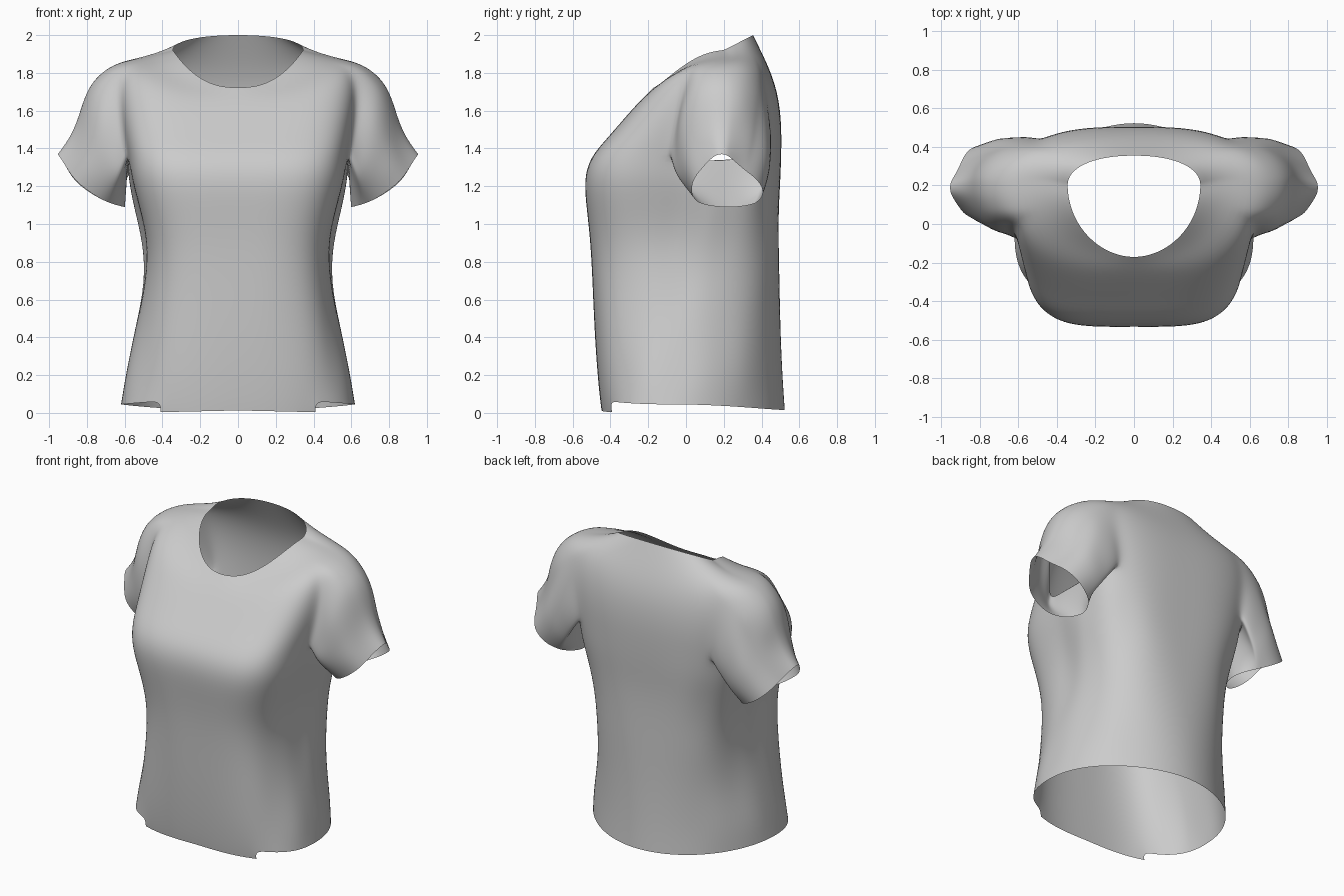
import bpy, bmesh, math
from mathutils import Vector, noise

if "Cube" in bpy.data.objects:
    bpy.data.objects.remove(bpy.data.objects["Cube"])

# Torso rings, hem to neck: half width, front y, back y, widest y,
# front roundness, back roundness, front z, side z, back z
RINGS = [
    (.62, -.455, .525, -.05, 2.7, 1.9, .070, .045, .015),
    (.59, -.470, .512, -.03, 2.8, 1.95, .22, .20, .19),
    (.54, -.485, .50, .00, 3.0, 2.15, .45, .45, .45),
    (.50, -.495, .495, .05, 3.2, 2.5, .70, .70, .70),
    (.49, -.505, .49, .08, 3.6, 2.8, .90, .90, .90),
    (.525, -.525, .49, .12, 4.2, 3.0, 1.08, 1.08, 1.08),
    (.565, -.540, .50, .15, 4.6, 3.1, 1.23, 1.24, 1.24),
    (.58, -.510, .505, .17, 4.6, 3.1, 1.35, 1.36, 1.39),
    (.61, -.420, .505, .18, 3.8, 3.1, 1.45, 1.50, 1.53),
    (.64, -.325, .490, .19, 3.0, 3.0, 1.56, 1.69, 1.67),
    (.63, -.250, .455, .21, 2.5, 2.7, 1.645, 1.86, 1.79),
    (.48, -.205, .400, .23, 2.1, 2.2, 1.69, 1.885, 1.91),
    (.345, -.172, .355, .20, 1.95, 2.2, 1.722, 1.92, 2.0),
]
HALF = 24                      # columns from front centre to back centre
LOW, TOP, J0, J1 = 7, 10, 9, 18  # armhole limits: rows and columns


def ring_point(ring, j):
    hw, yf, yb, yc, nf, nb, zf, zs, zb = ring
    a = math.radians(-90 + j * 180 / HALF)
    c, s = math.cos(a), math.sin(a)
    if j in (0, HALF):
        c = 0.0
    n = nf if s < 0 else nb
    k = (abs(c) ** n + abs(s) ** n) ** (1 / n)
    c, s = c / k, s / k
    y = yc + s * ((yc - yf) if s < 0 else (yb - yc))
    zc = zf if s < 0 else zb
    # The neckline is nearly planar at the back
    w = 1 - s if (s > 0 and zb > zs) else abs(c) ** 2.5
    return Vector((hw * c, y, zc + (zs - zc) * w))


def fold(p, j):
    """Soft, mostly vertical cloth folds, strongest on the flanks."""
    if p.z > 1.3 or p.z < .1:
        return p
    side = math.sin(math.pi * j / HALF) ** 2
    d = noise.noise(Vector((p.x * 4, p.y * 5, p.z * 2 + p.y * 2))) * .03 * side
    out = Vector((p.x, p.y * .8, 0)).normalized()
    return p + out * d


def sleeve_end(phi):
    """Drooping oval cuff with a narrow fold at its outer tip."""
    c, s = math.cos(phi), math.sin(phi)
    up, tip = max(c, 0), max(c, 0) ** 9
    return Vector((.78 + .183 * c - .055 * up + .05 * tip + .045 * s * s,
                   .22 + .205 * s * (1 - .15 * up) - .035 * up,
                   1.232 + .143 * c - .055 * up + .055 * tip - .042 * s * s))


bm = bmesh.new()

# Torso, right half, with the armhole left open
grid = [[bm.verts.new(fold(ring_point(r, j), j)) for j in range(HALF + 1)] for r in RINGS]
for i in range(len(RINGS) - 1):
    for j in range(HALF):
        if LOW <= i < TOP and J0 <= j < J1:
            continue
        bm.faces.new((grid[i][j], grid[i][j + 1], grid[i + 1][j + 1], grid[i + 1][j]))

# Longer front hem panel with a stepped end
strip = []
for v in grid[0]:
    if v.co.y > 0 or v.co.x > .46:
        break
    strip.append(bm.verts.new((v.co.x, v.co.y + .008, .003 + .01 * (1 - v.co.x / .45))))
for j in range(len(strip) - 1):
    bm.faces.new((strip[j], strip[j + 1], grid[0][j + 1], grid[0][j]))

# Sleeve: rings from the armhole loop to the cuff
loop = [grid[TOP][j] for j in range(J0, J1)]
loop += [grid[i][J1] for i in range(TOP, LOW, -1)]
loop += [grid[LOW][j] for j in range(J1, J0, -1)]
loop += [grid[i][J0] for i in range(LOW, TOP)]
start = [v.co.copy() for v in loop]
STEPS = 6
prev = loop
for k in range(1, STEPS + 1):
    t = k / STEPS
    cur = []
    for p in start:
        phi = math.atan2(p.y - .18, p.z - 1.61)
        q = p.lerp(sleeve_end(phi), t)
        up = max(math.cos(phi), 0)
        belly = math.sin(math.pi * t)
        q += Vector((.8, 0, .6)) * up * (.03 * math.sin(2 * math.pi * t) + .04 * belly)
        q.y += belly * (.035 * math.sin(phi) + .02 * noise.noise(q * 6))
        cur.append(bm.verts.new(q))
    for m in range(len(cur)):
        o = (m + 1) % len(cur)
        bm.faces.new((prev[m], prev[o], cur[o], cur[m]))
    prev = cur

bmesh.ops.recalc_face_normals(bm, faces=bm.faces)
# Make the front of the cloth face outwards
bm.faces.ensure_lookup_table()
if bm.faces[0].normal.y > 0:
    bmesh.ops.reverse_faces(bm, faces=bm.faces)
for f in bm.faces:
    f.smooth = True

mesh = bpy.data.meshes.new("shirt")
bm.to_mesh(mesh)
bm.free()
shirt = bpy.data.objects.new("shirt", mesh)
bpy.context.collection.objects.link(shirt)

# Mirror to the left half, then smooth the cloth
mirror = shirt.modifiers.new("mirror", 'MIRROR')
mirror.use_clip = True
mirror.merge_threshold = .0005
sub = shirt.modifiers.new("smooth", 'SUBSURF')
sub.levels = sub.render_levels = 2
sub.boundary_smooth = 'PRESERVE_CORNERS'
